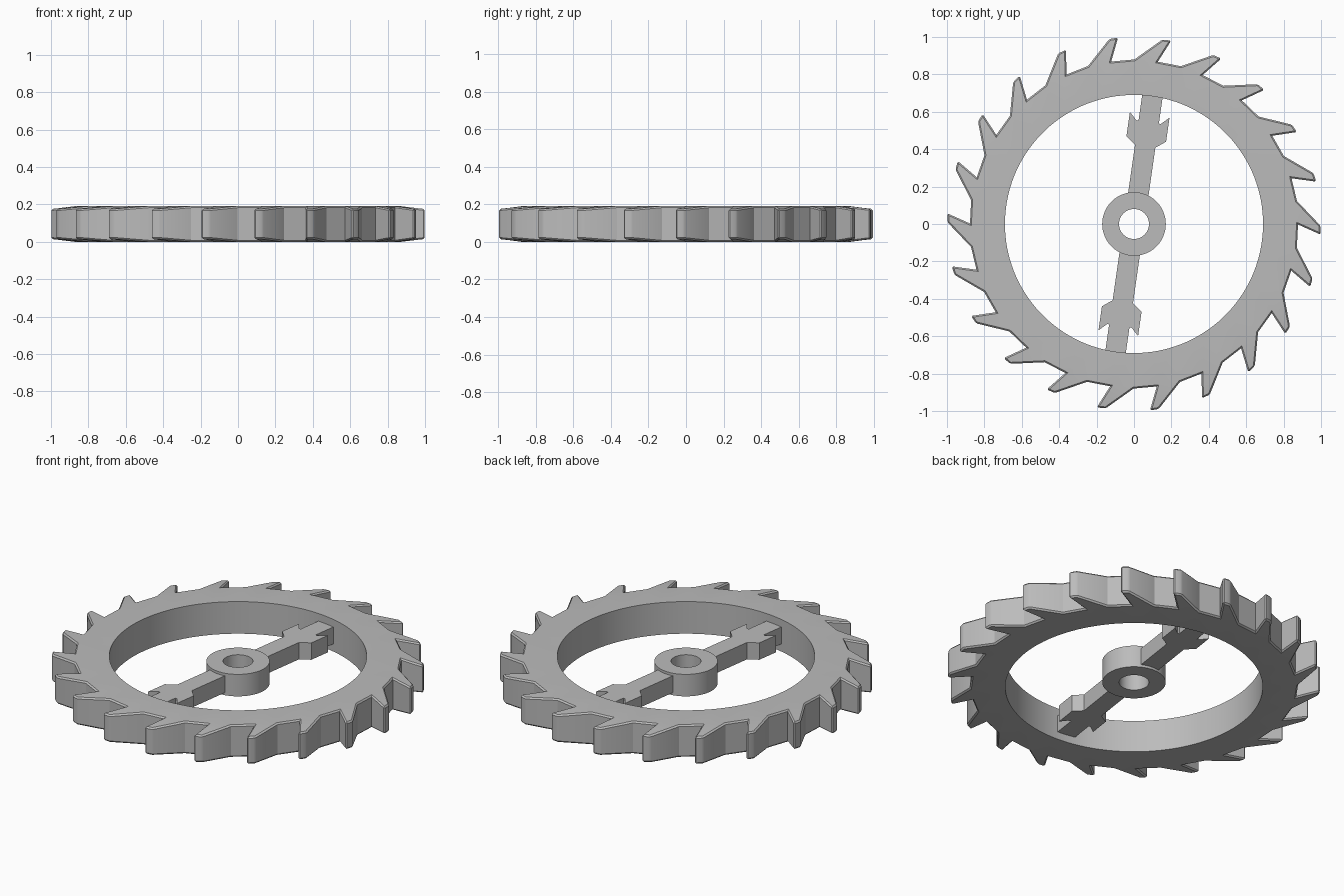
import bpy, bmesh
from math import sin, cos, radians, hypot, pi

if "Cube" in bpy.data.objects:
    bpy.data.objects.remove(bpy.data.objects["Cube"], do_unlink=True)

TEETH = 22
STEP = 2 * pi / TEETH
HEIGHT = 0.19
INNER = 0.69
TIP_DROP = 0.015

grey = bpy.data.materials.new("plain grey")
grey.use_nodes = True
grey.diffuse_color = (0.5, 0.5, 0.5, 1)
grey.node_tree.nodes["Principled BSDF"].inputs["Base Color"].default_value = (0.5, 0.5, 0.5, 1)


def finish(name, bm):
    bmesh.ops.recalc_face_normals(bm, faces=bm.faces)
    mesh = bpy.data.meshes.new(name)
    bm.to_mesh(mesh)
    bm.free()
    mesh.materials.append(grey)
    obj = bpy.data.objects.new(name, mesh)
    bpy.context.collection.objects.link(obj)
    bpy.ops.object.select_all(action='DESELECT')
    obj.select_set(True)
    bpy.context.view_layer.objects.active = obj
    bpy.ops.object.shade_smooth_by_angle(angle=radians(30))
    return obj


def radius(v):
    return hypot(v.co.x, v.co.y)


def polar(bm, r, a, z):
    return bm.verts.new((r * cos(a), r * sin(a), z))


# Toothed rim: raked, undercut teeth whose tips are slightly thinner than the ring
def toothed_rim():
    bm = bmesh.new()
    heel, tip_a, tip_b, root = (radians(d) for d in (106.2, 97.6, 94.9, 98.0))
    outlines, bores = [], []
    for level in (0, 1):
        z = HEIGHT * level
        zt = z + TIP_DROP * (1 - 2 * level)
        outline, bore = [], []
        for i in range(TEETH):
            a = -i * STEP
            outline += [polar(bm, 0.88, heel + a, z), polar(bm, 0.998, tip_a + a, zt),
                        polar(bm, 1.0, tip_b + a, zt), polar(bm, 0.877, root + a, z)]
            bore += [polar(bm, INNER, heel + a - STEP * k / 6, z) for k in range(6)]
        for i in range(TEETH):
            h, t1, t2, r = outline[4 * i:4 * i + 4]
            nxt = outline[(4 * i + 4) % len(outline)]
            b = [bore[(6 * i + k) % len(bore)] for k in range(7)]
            bm.faces.new((h, t1, t2, r))
            bm.faces.new([h, r] + b[3::-1])
            bm.faces.new([r, nxt] + b[:2:-1])
        outlines.append(outline)
        bores.append(bore)
    for low, high in (outlines, bores):
        for i in range(len(low)):
            j = (i + 1) % len(low)
            bm.faces.new((low[i], low[j], high[j], high[i]))
    bmesh.ops.recalc_face_normals(bm, faces=bm.faces)
    # soften the outer edges, leaving the bore crisp
    edges = [e for e in bm.edges if all(radius(v) > 0.8 for v in e.verts)
             and e.calc_face_angle() > radians(40)
             and (e.verts[0].co.z == e.verts[1].co.z or radius(e.verts[0]) > 0.95
                  or any(abs(f.normal.z) > 0.5 for f in e.link_faces))]
    bmesh.ops.bevel(bm, geom=edges, offset=0.008, segments=1, affect='EDGES', clamp_overlap=True)
    return finish("toothed_rim", bm)


# Hub: a plain tube around the axle hole
def hub():
    bm = bmesh.new()
    count = 64
    profile = [(0.08, 0.03), (0.17, 0.03), (0.17, 0.16), (0.08, 0.16)]
    rings = [[polar(bm, r, 2 * pi * i / count, z) for r, z in profile] for i in range(count)]
    for i in range(count):
        a, b = rings[i], rings[(i + 1) % count]
        for k in range(4):
            m = (k + 1) % 4
            bm.faces.new((a[k], a[m], b[m], b[k]))
    return finish("hub", bm)


# Spoke: an arm with a pair of barbs, extruded from a mirrored half outline
def spoke(name, turn):
    half = [(0.055, 0.14), (0.055, 0.42), (0.107, 0.46), (0.107, 0.59),
            (0.066, 0.55), (0.055, 0.55), (0.055, 0.70)]
    outline = half + [(-u, v) for u, v in reversed(half)]
    bm = bmesh.new()
    base = bm.faces.new([bm.verts.new((u, v, 0.045)) for u, v in outline])
    top = bmesh.ops.extrude_face_region(bm, geom=[base])["geom"]
    bmesh.ops.translate(bm, vec=(0, 0, 0.10),
                        verts=[g for g in top if isinstance(g, bmesh.types.BMVert)])
    obj = finish(name, bm)
    obj.rotation_euler.z = turn
    return obj


toothed_rim()
hub()
for name, turn in (("back_spoke", 0), ("front_spoke", pi)):
    spoke(name, turn - radians(8.2))
